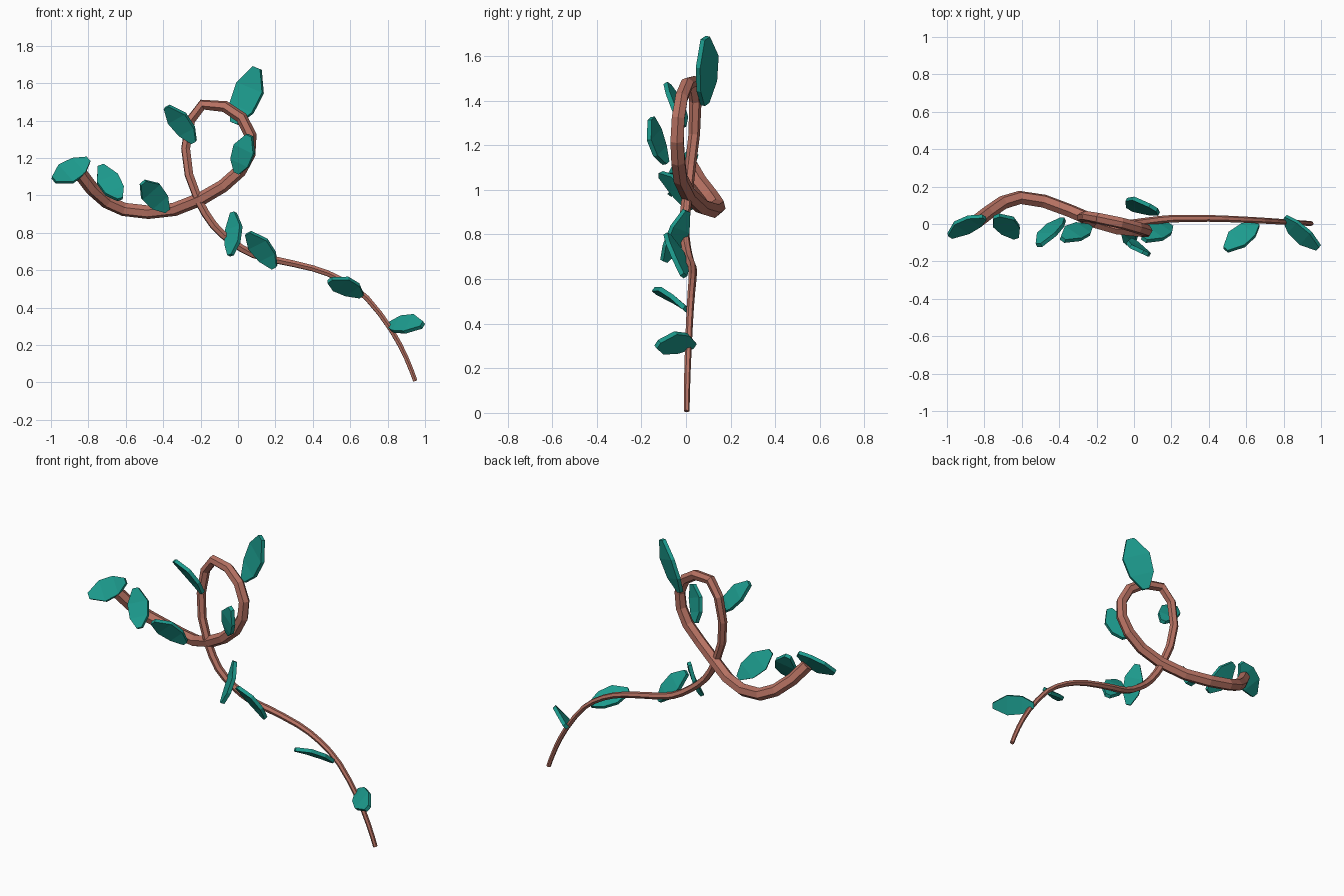
import bpy, bmesh
from mathutils import Vector

if "Cube" in bpy.data.objects:
    bpy.data.objects.remove(bpy.data.objects["Cube"])


def material(name, rgb):
    m = bpy.data.materials.new(name)
    m.diffuse_color = (*rgb, 1)
    m.use_nodes = True
    m.node_tree.nodes["Principled BSDF"].inputs["Base Color"].default_value = m.diffuse_color
    return m


BARK = material("bark", (0.48, 0.17, 0.125))
GREEN = material("leaf_green", (0.012, 0.33, 0.27))

# Vine: six-sided tapering tube along x, y, z, radius
PATH = [
    (-.845, .01, 1.12, .037), (-.78, .06, 1.035, .037), (-.70, .115, .965, .037),
    (-.61, .142, .925, .037), (-.48, .122, .91, .037), (-.34, .07, .925, .036),
    (-.20, .01, .98, .036), (-.08, -.025, 1.05, .035), (.01, -.035, 1.13, .035),
    (.06, -.04, 1.22, .034), (.067, -.035, 1.32, .033), (.02, -.02, 1.415, .032),
    (-.07, .005, 1.475, .031), (-.19, .03, 1.485, .03), (-.255, .042, 1.40, .028),
    (-.28, .037, 1.25, .026), (-.262, .02, 1.11, .025), (-.21, .005, .97, .024),
    (-.13, -.008, .84, .023), (-.03, 0, .75, .022), (.08, .015, .685, .021),
    (.20, .028, .655, .02), (.40, .03, .61, .018), (.55, .025, .55, .017),
    (.69, .018, .45, .016), (.82, .01, .28, .015), (.90, .005, .13, .014),
    (.948, .003, .008, .013)]

# Round off the thin trailing half with extra in-between points
pts = [Vector(p) for p in PATH]
path = pts[:17]
for i in range(17, len(pts) - 1):
    a, b, c = pts[i - 1], pts[i], pts[i + 1]
    d = pts[min(i + 2, len(pts) - 1)]
    path += [b, (b + c) * .5625 - (a + d) * .0625]
path.append(pts[-1])

curve = bpy.data.curves.new("vine", 'CURVE')
curve.dimensions = '3D'
curve.bevel_depth = 1
curve.bevel_resolution = 1
curve.use_fill_caps = True
spline = curve.splines.new('POLY')
spline.use_smooth = False
spline.points.add(len(path) - 1)
for p, (x, y, z, r) in zip(spline.points, path):
    p.co = (x, y, z, 1)
    p.radius = r
vine = bpy.data.objects.new("vine", curve)
bpy.context.collection.objects.link(vine)
vine.data.materials.append(BARK)
bpy.context.view_layer.objects.active = vine
vine.select_set(True)
bpy.ops.object.convert(target='MESH')

# Leaf outline: fraction of length, fraction of half width, lengthwise bend
OUTLINE = [(0, .25, 0), (.28, .88, .008), (.65, 1, .008), (1, .28, -.004)]


def leaf(name, base, tip, across, width=.125, thick=.022):
    base, tip = Vector(base), Vector(tip)
    axis = tip - base
    side = Vector(across)
    side = (side - side.project(axis)).normalized()
    normal = axis.cross(side).normalized()
    bm = bmesh.new()
    rows = []
    for u, w, bend in OUTLINE:
        centre = base + axis * u + normal * bend
        rows.append([bm.verts.new(centre + side * (s * w * width / 2) + normal * (t * thick / 2))
                     for s, t in ((-1, -1), (1, -1), (1, 1), (-1, 1))])
    for a, b in zip(rows, rows[1:]):
        for i in range(4):
            j = (i + 1) % 4
            bm.faces.new((a[i], a[j], b[j], b[i]))
    bm.faces.new(rows[0][::-1])
    bm.faces.new(rows[-1])
    bmesh.ops.recalc_face_normals(bm, faces=bm.faces)
    me = bpy.data.meshes.new(name)
    bm.to_mesh(me)
    bm.free()
    me.materials.append(GREEN)
    bpy.context.collection.objects.link(bpy.data.objects.new(name, me))


# Leaves along the vine: base, tip, direction across the blade, width
LEAVES = [
    ((-.80, .035, 1.19), (-.985, -.06, 1.08), (-.04, .06, .10), .13),
    ((-.63, -.07, .98), (-.735, .045, 1.155), (.10, .05, .06), .125),
    ((-.38, .025, .92), (-.51, -.11, 1.07), (.08, 0, .07), .125),
    ((-.235, -.015, 1.285), (-.38, -.08, 1.475), (.08, -.055, .04), .12),
    ((-.005, -.09, 1.12), (.06, -.16, 1.32), (-.08, .035, .045), .125),
    ((-.02, .085, 1.385), (.105, .09, 1.68), (.10, -.06, -.037), .17),
    ((-.04, -.10, .68), (-.022, .005, .905), (.08, -.07, .03), .11),
    ((.195, -.01, .615), (.055, -.08, .80), (.08, -.055, .04), .125),
    ((.66, 0, .465), (.49, -.135, .55), (.09, -.07, .06), .125),
    ((.805, .035, .305), (.985, -.13, .31), (.05, .05, .08), .12),
]
for i, (base, tip, across, width) in enumerate(LEAVES, 1):
    leaf(f"leaf_{i}", base, tip, across, width)
